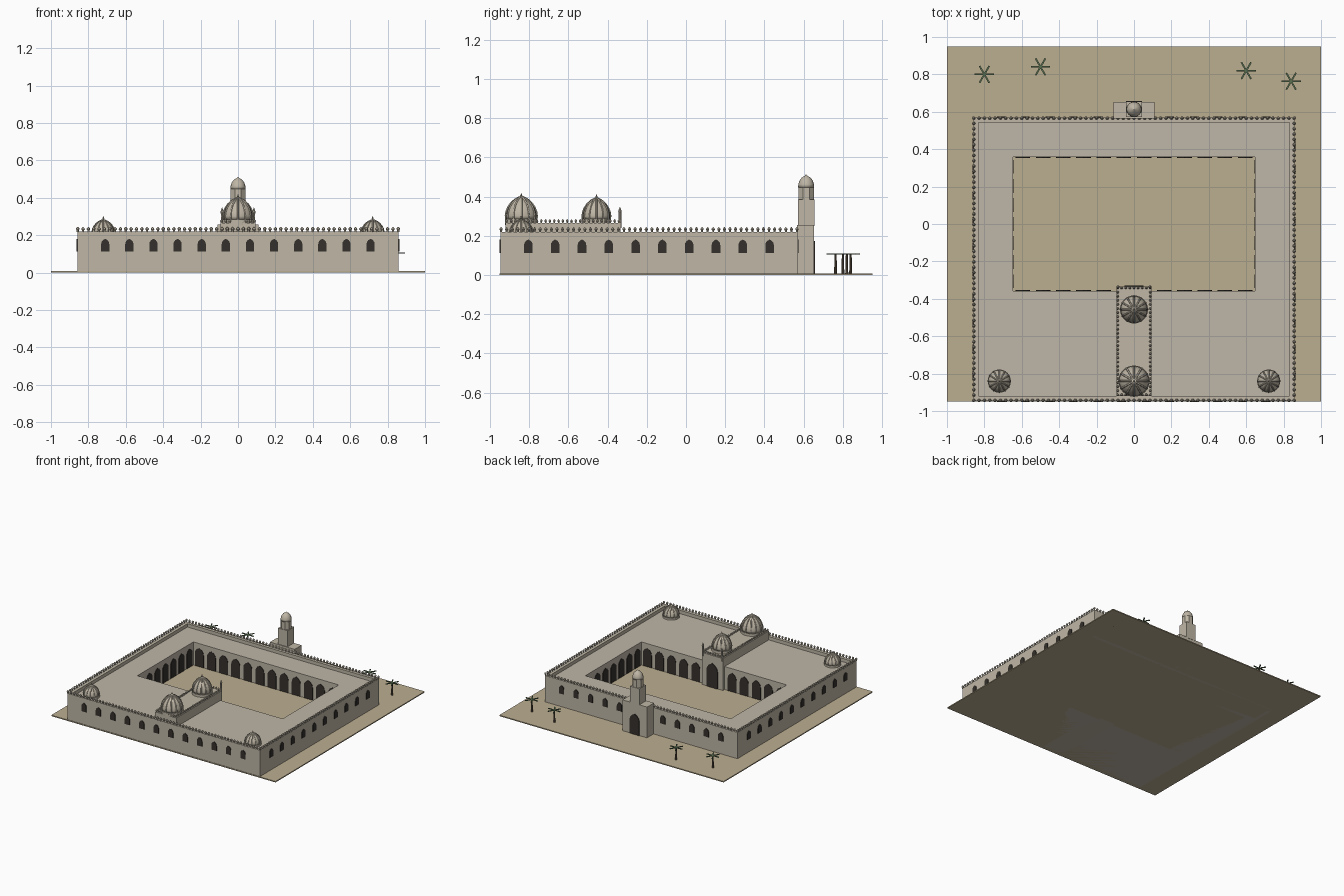
import bpy, bmesh, math
from mathutils import Matrix, Vector

if "Cube" in bpy.data.objects:
    bpy.data.objects.remove(bpy.data.objects["Cube"])


def material(name, rgb):
    m = bpy.data.materials.new(name)
    m.diffuse_color = (*rgb, 1)
    m.use_nodes = True
    m.node_tree.nodes["Principled BSDF"].inputs["Base Color"].default_value = m.diffuse_color
    return m


STONE = material("stone", (0.52, 0.47, 0.38))
ROOF = material("roof_plaster", (0.52, 0.47, 0.39))
SAND = material("sand", (0.50, 0.42, 0.28))
DARK = material("shadow", (0.035, 0.03, 0.025))
TRUNK = material("bark", (0.12, 0.09, 0.06))
LEAF = material("leaf", (0.10, 0.16, 0.08))


def finish(bm, name, mat, smooth=False):
    bmesh.ops.recalc_face_normals(bm, faces=bm.faces[:])
    me = bpy.data.meshes.new(name)
    bm.to_mesh(me)
    bm.free()
    me.materials.append(mat)
    ob = bpy.data.objects.new(name, me)
    bpy.context.collection.objects.link(ob)
    if smooth:
        for p in me.polygons:
            p.use_smooth = True
    return ob


def add_box(bm, x0, x1, y0, y1, z0, z1):
    m = Matrix.Translation(((x0 + x1) / 2, (y0 + y1) / 2, (z0 + z1) / 2))
    bmesh.ops.create_cube(bm, size=1, matrix=m @ Matrix.Diagonal((x1 - x0, y1 - y0, z1 - z0, 1)))


def boxes(name, mat, *specs):
    bm = bmesh.new()
    for s in specs:
        add_box(bm, *s)
    return finish(bm, name, mat)


def add_lathe(bm, loc, profile, n, phase=0.0):
    """Revolve (radius, z) points, capped at both ends."""
    rings = []
    for r, z in profile:
        rings.append([bm.verts.new((loc[0] + r * math.cos(phase + 2 * math.pi * i / n),
                                    loc[1] + r * math.sin(phase + 2 * math.pi * i / n),
                                    loc[2] + z)) for i in range(n)])
    for a, b in zip(rings, rings[1:]):
        for i in range(n):
            bm.faces.new((a[i], a[(i + 1) % n], b[(i + 1) % n], b[i]))
    bm.faces.new(rings[0])
    bm.faces.new(rings[-1])


def add_arch(bm, x, y, z, side, w, h, t=0.005):
    """Pointed arch panel; side=True turns it to face along x."""
    r = min(w * 1.3, h * 0.5)
    s = h - r
    half = [(w, 0), (w, s), (0.9 * w, s + 0.4 * r), (0.55 * w, s + 0.75 * r)]
    pts = half + [(0, h)] + [(-a, b) for a, b in reversed(half)]
    layers = []
    for d in (-t, t):
        layers.append([bm.verts.new((x + d, y + a, z + b) if side else (x + a, y + d, z + b)) for a, b in pts])
    bm.faces.new(layers[0])
    bm.faces.new(layers[1])
    for i in range(len(pts)):
        j = (i + 1) % len(pts)
        bm.faces.new((layers[0][i], layers[0][j], layers[1][j], layers[1][i]))


def merlons(name, x0, x1, y0, y1, z, pitch, s):
    """Row of small bulb-shaped battlements round a rectangle."""
    prof = [(0.006 * s, -0.002), (0.006 * s, 0.007 * s), (0.010 * s, 0.012 * s),
            (0.009 * s, 0.018 * s), (0.001, 0.026 * s)]
    bm = bmesh.new()
    nx, ny = round((x1 - x0) / pitch), round((y1 - y0) / pitch)
    for i in range(nx + 1):
        for y in (y0, y1):
            add_lathe(bm, (x0 + (x1 - x0) * i / nx, y, z), prof, 6)
    for i in range(1, ny):
        for x in (x0, x1):
            add_lathe(bm, (x, y0 + (y1 - y0) * i / ny, z), prof, 6)
    return finish(bm, name, STONE)


def ribbed_dome(name, x, y, z, r, h, drum, ribs=12):
    """Pointed dome on a drum, with raised ribs and a finial."""
    shape = [(1.0, 0.0), (1.02, 0.15), (0.98, 0.32), (0.87, 0.52), (0.68, 0.71), (0.42, 0.87), (0.18, 0.96), (0.03, 1.0)]
    bm = bmesh.new()
    add_lathe(bm, (x, y, z + drum), [(a * r * 0.95, b * h) for a, b in shape], 24)
    finish(bm, name, STONE, True)
    bm = bmesh.new()
    add_lathe(bm, (x, y, z), [(r * 1.02, -0.01), (r * 1.02, drum)], 24)
    finish(bm, name + "_drum", STONE)
    cu = bpy.data.curves.new(name + "_ribs", 'CURVE')
    cu.dimensions = '3D'
    cu.bevel_depth = r * 0.06
    cu.bevel_resolution = 1
    for k in range(ribs):
        a = 2 * math.pi * k / ribs
        sp = cu.splines.new('POLY')
        sp.points.add(len(shape) - 1)
        for p, (q, b) in zip(sp.points, shape):
            p.co = (x + q * r * 0.96 * math.cos(a), y + q * r * 0.96 * math.sin(a), z + drum + b * h, 1)
    ob = bpy.data.objects.new(name + "_ribs", cu)
    cu.materials.append(STONE)
    bpy.context.collection.objects.link(ob)
    bm = bmesh.new()
    add_lathe(bm, (x, y, z + drum + h - 0.003),
              [(0.003, 0), (0.003, 0.006), (0.006, 0.010), (0.003, 0.014), (0.0008, 0.022)], 8)
    finish(bm, name + "_finial", STONE)


# Ground slab
boxes("ground", SAND, (-1, 1, -0.95, 0.95, 0, 0.008))

# Outer walls with parapet, and the roofed halls round the courtyard
X, Y0, Y1, T = 0.858, -0.946, 0.57, 0.027
boxes("outer_walls", STONE,
      (-X, X, Y0, Y0 + T, 0, 0.22), (-X, X, Y1 - T, Y1, 0, 0.22),
      (-X, -X + T, Y0 + T, Y1 - T, 0, 0.22), (X - T, X, Y0 + T, Y1 - T, 0, 0.22))
CX, C0, C1, XI = 0.648, -0.357, 0.357, X - T
boxes("halls", ROOF,
      (-XI, XI, Y0 + T, C0, 0, 0.193), (-XI, XI, C1, Y1 - T, 0, 0.193),
      (-XI, -CX, C0, C1, 0, 0.193), (CX, XI, C0, C1, 0, 0.193))
merlons("wall_battlements", -0.857, 0.857, -0.943, 0.566, 0.22, 0.0286, 0.95)

# Outer windows
bm = bmesh.new()
for i in range(12):
    x = -0.71 + i * 0.129
    add_arch(bm, x, Y0, 0.113, False, 0.022, 0.068)
    if abs(x) > 0.12:
        add_arch(bm, x, Y1, 0.113, False, 0.022, 0.068)
for i in range(10):
    for x in (-X, X):
        add_arch(bm, x, -0.804 + i * 0.1367, 0.113, True, 0.022, 0.068)
finish(bm, "windows", DARK)

# Courtyard arcade openings
bm = bmesh.new()
for i in range(12):
    x = -CX + 2 * CX * (i + 0.5) / 12
    add_arch(bm, x, C1, 0.008, False, 0.039, 0.15, 0.003)
    if abs(x) > 0.12:
        add_arch(bm, x, C0, 0.008, False, 0.039, 0.15, 0.003)
for i in range(7):
    for x in (-CX, CX):
        add_arch(bm, x, C0 + (C1 - C0) * (i + 0.5) / 7, 0.008, True, 0.037, 0.15, 0.003)
finish(bm, "arcade_openings", DARK)

# Raised transept with battlements, tall arch and corner pinnacles
boxes("transept", STONE, (-0.094, 0.094, -0.92, -0.335, 0, 0.265))
merlons("transept_battlements", -0.088, 0.088, -0.914, -0.342, 0.265, 0.022, 0.75)
bm = bmesh.new()
add_arch(bm, 0, -0.335, 0.008, False, 0.05, 0.195)
finish(bm, "transept_arch", DARK)
bm = bmesh.new()
for x in (-0.085, 0.085):
    add_lathe(bm, (x, -0.337, 0.24), [(0.007, 0), (0.007, 0.075), (0.009, 0.085), (0.001, 0.107)], 8)
finish(bm, "pinnacles", STONE)

# Domes
ribbed_dome("front_dome", 0, -0.84, 0.265, 0.082, 0.115, 0.02)
ribbed_dome("inner_dome", 0, -0.457, 0.265, 0.074, 0.108, 0.02)
for side, x in (("left", -0.72), ("right", 0.72)):
    ribbed_dome(side + "_corner_dome", x, -0.84, 0.193, 0.061, 0.075, 0.015)

# Back gate with tower
boxes("gate_block", STONE, (-0.11, 0.11, 0.565, 0.653, 0, 0.256))
boxes("gate_tower", STONE, (-0.042, 0.042, 0.571, 0.655, 0.25, 0.385))
bm = bmesh.new()
add_arch(bm, 0, 0.653, 0.008, False, 0.043, 0.165)
finish(bm, "gate_door", DARK)
bm = bmesh.new()
add_lathe(bm, (0, 0.613, 0.385), [(0.042, 0), (0.042, 0.062)], 8, math.pi / 8)
finish(bm, "tower_lantern", STONE)
bm = bmesh.new()
add_lathe(bm, (0, 0.613, 0.447), [(0.041, 0), (0.040, 0.015), (0.034, 0.034), (0.022, 0.05),
                                 (0.008, 0.058), (0.001, 0.066)], 16)
finish(bm, "tower_dome", STONE, True)

# Palms
trunks, leaves = bmesh.new(), bmesh.new()
for x, y in ((-0.80, 0.80), (-0.50, 0.84), (0.60, 0.82), (0.84, 0.763)):
    add_lathe(trunks, (x, y, 0), [(0.008, 0), (0.005, 0.105)], 8)
    for k in range(6):
        m = Matrix.Translation((x, y, 0.106)) @ Matrix.Rotation(k * math.pi / 3, 4, 'Z')
        m = m @ Matrix.Translation((0.026, 0, 0)) @ Matrix.Diagonal((0.052, 0.009, 0.005, 1))
        bmesh.ops.create_cube(leaves, size=1, matrix=m)
finish(trunks, "palm_trunks", TRUNK)
finish(leaves, "palm_fronds", LEAF)
